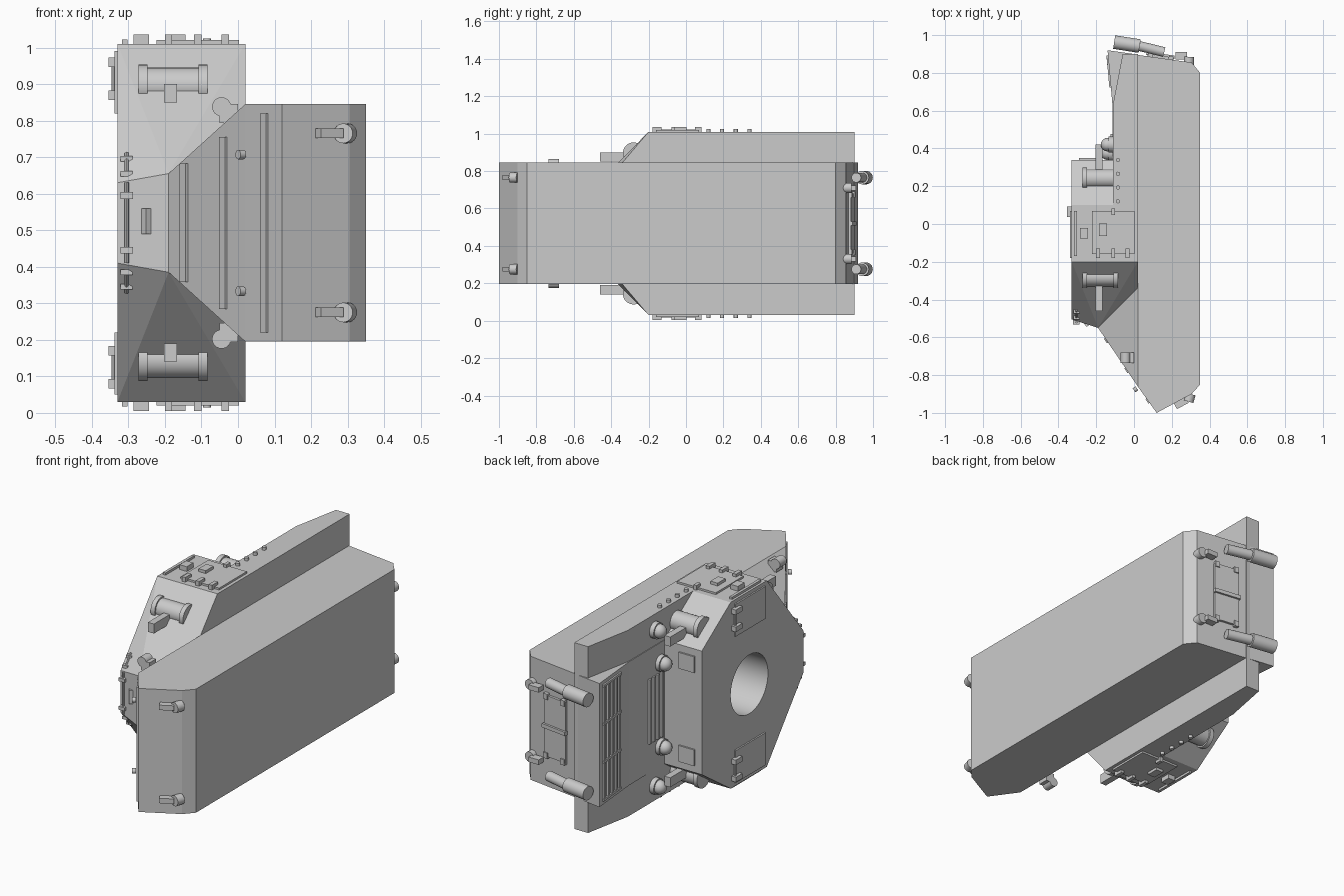
import bpy, bmesh, math
from mathutils import Vector, Matrix

old = bpy.data.objects.get("Cube")
if old:
    bpy.data.objects.remove(old)

MID = 0.52      # height of the symmetry plane
HULL_W = 0.325  # half width of lower hull
FULL_W = 0.49   # half width over sponsons

grey = bpy.data.materials.new("plain_grey")
grey.use_nodes = True
grey.diffuse_color = (0.6, 0.6, 0.6, 1)
grey.node_tree.nodes["Principled BSDF"].inputs["Base Color"].default_value = (0.6, 0.6, 0.6, 1)


def finish(name, bm, smooth=False):
    bmesh.ops.recalc_face_normals(bm, faces=bm.faces)
    mesh = bpy.data.meshes.new(name)
    bm.to_mesh(mesh)
    bm.free()
    mesh.materials.append(grey)
    ob = bpy.data.objects.new(name, mesh)
    bpy.context.collection.objects.link(ob)
    ob.location.z = MID
    if smooth:
        bpy.ops.object.select_all(action='DESELECT')
        ob.select_set(True)
        bpy.context.view_layer.objects.active = ob
        bpy.ops.object.shade_smooth_by_angle(angle=math.radians(40))
    return ob


def prism(name, profile, half):
    """Extrude an (x, y) profile across the width."""
    bm = bmesh.new()
    face = bm.faces.new([bm.verts.new((x, y, -half)) for x, y in profile])
    new = bmesh.ops.extrude_face_region(bm, geom=[face])["geom"]
    bmesh.ops.translate(bm, vec=(0, 0, 2 * half), verts=[v for v in new if isinstance(v, bmesh.types.BMVert)])
    return finish(name, bm)


def solid(name, points):
    """Convex solid from points mirrored across the symmetry plane."""
    bm = bmesh.new()
    for x, y, w in points:
        bm.verts.new((x, y, w))
        bm.verts.new((x, y, -w))
    bmesh.ops.convex_hull(bm, input=bm.verts)
    bmesh.ops.dissolve_limit(bm, angle_limit=0.02, verts=bm.verts, edges=bm.edges)
    return finish(name, bm)


def box(name, centre, size, turn=0.0, tilt=0.0):
    """Box turned about the width axis, or tilted about the x axis."""
    bm = bmesh.new()
    rot = Matrix.Rotation(turn, 4, 'Z') @ Matrix.Rotation(tilt, 4, 'X')
    bmesh.ops.create_cube(bm, size=1, matrix=Matrix.Translation(centre) @ rot @ Matrix.Diagonal((*size, 1)))
    return finish(name, bm)


def rod(name, a, b, r, sides=24):
    a, b = Vector(a), Vector(b)
    bm = bmesh.new()
    rot = (b - a).to_track_quat('Z', 'Y').to_matrix().to_4x4()
    bmesh.ops.create_cone(bm, cap_ends=True, segments=sides, radius1=r, radius2=r, depth=(b - a).length,
                          matrix=Matrix.Translation((a + b) / 2) @ rot)
    return finish(name, bm, True)


def dome(name, centre, r):
    bm = bmesh.new()
    bmesh.ops.create_uvsphere(bm, u_segments=16, v_segments=8, radius=r, matrix=Matrix.Translation(centre))
    return finish(name, bm, True)


# Main armour bodies
prism("lower_hull", [(0.12, -1.0), (0.305, -0.9), (0.35, -0.85), (0.35, 0.8), (0.305, 0.855),
                     (0.02, 0.895), (0.02, -0.86)], HULL_W)
prism("sponsons", [(0.02, -0.2), (-0.11, -0.2), (-0.11, 0.64), (-0.06, 0.9), (0.02, 0.9)], FULL_W)
prism("engine_deck", [(0.02, 0.3), (-0.112, 0.3), (-0.115, 0.64), (-0.14, 0.92), (0.02, 0.897)], HULL_W)
solid("glacis_wedge", [(0.02, -0.86, HULL_W), (0.02, -0.34, HULL_W), (-0.19, -0.55, 0.135)])
upper = solid("superstructure", [
    (-0.33, -0.505, 0.11), (-0.33, -0.2, FULL_W), (-0.33, 0.1, FULL_W), (-0.33, 0.34, HULL_W),
    (-0.19, -0.55, 0.135), (0.02, -0.34, HULL_W), (0.02, -0.2, FULL_W), (0.02, 0.1, FULL_W), (0.02, 0.34, HULL_W)])

# Open ring in the roof
cutter = rod("ring_cutter", (-0.5, -0.055, 0), (-0.1, -0.055, 0), 0.155, 48)
cutter.hide_render = True
cutter.hide_set(True)
cut = upper.modifiers.new("ring_opening", 'BOOLEAN')
cut.operation, cut.solver, cut.object = 'DIFFERENCE', 'EXACT', cutter
bpy.ops.object.select_all(action='DESELECT')
upper.select_set(True)
bpy.context.view_layer.objects.active = upper
bpy.ops.object.modifier_apply(modifier=cut.name)
bpy.data.objects.remove(cutter)
bpy.ops.object.shade_smooth_by_angle(angle=math.radians(10))

# Ribs across the sloped front plate
slope = math.atan2(0.45, -0.31)
for i, (x, half) in enumerate([(0.075, 0.3), (-0.037, 0.235), (-0.145, 0.162)]):
    y = -1.0 + (0.12 - x) * 0.45 / 0.31
    box(f"front_rib_{i}", (x, y, 0), (0.03, 0.016, 2 * half), slope)

# Vision blocks and hinge bar on the upper front
box("front_visor", (-0.25, -0.53, 0.005), (0.022, 0.02, 0.07), slope)
rod("front_hinge_bar", (-0.305, -0.52, -0.11), (-0.305, -0.52, 0.11), 0.006, 8)
for s in (1, -1):
    cheek = -s * math.atan2(0.3, 0.38)
    side = "left" if s > 0 else "right"
    box(f"{side}_front_hinge", (-0.305, -0.52, s * 0.075), (0.034, 0.024, 0.018))
    for j, w in enumerate((0.135, 0.175)):
        box(f"{side}_cheek_hinge_{j}", (-0.305, -0.512 + (w - 0.11) * 0.8, s * w), (0.032, 0.025, 0.015))
    rod(f"{side}_cheek_bar", (-0.305, -0.5, s * 0.13), (-0.305, -0.455, s * 0.19), 0.006, 8)
    box(f"{side}_cheek_visor", (-0.235, -0.46, s * 0.18), (0.02, 0.02, 0.04), tilt=s * 0.9)

    # Corner drums with guns: one on the cheek, one on the rear corner
    for place, y, w, out in (("front", -0.28, 0.375, -1), ("rear", 0.24, 0.39, 1)):
        rod(f"{side}_{place}_drum", (-0.27, y, s * w), (-0.085, y, s * w), 0.05, 32)
        for k, x in enumerate((-0.26, -0.096)):
            rod(f"{side}_{place}_drum_rim_{k}", (x - 0.012, y, s * w), (x + 0.012, y, s * w), 0.058, 32)
        box(f"{side}_{place}_gun_mount", (-0.185, y + out * 0.1, s * (w - 0.02)), (0.035, 0.16, 0.05))
        rod(f"{side}_{place}_gun_barrel", (-0.185, y + out * 0.05, s * (w - 0.02)),
            (-0.185, y + out * 0.18, s * (w - 0.02)), 0.016, 16)

    # Headlights on the hull shoulders and knobs on the front plate
    rod(f"{side}_headlight_end", (-0.045, -0.735, s * 0.318), (-0.045, -0.68, s * 0.318), 0.026)
    box(f"{side}_headlight_arm", (-0.025, -0.708, s * 0.3), (0.05, 0.054, 0.052), tilt=0)
    rod(f"{side}_front_knob", (0.015, -0.87, s * 0.187), (0.0, -0.88, s * 0.187), 0.013, 16)

    # Towing hooks, front and rear
    nose = math.atan2(0.1, 0.185)
    box(f"{side}_front_hook", (0.25, -0.948, s * 0.245), (0.07, 0.035, 0.026), nose)
    rod(f"{side}_front_hook_boss", (0.288, -0.94, s * 0.245), (0.3, -0.9, s * 0.245), 0.027)
    box(f"{side}_rear_hook", (0.25, 0.89, s * 0.19), (0.06, 0.04, 0.026))
    rod(f"{side}_rear_hook_boss", (0.29, 0.84, s * 0.19), (0.292, 0.885, s * 0.19), 0.027)

    # Exhausts on the rear plate
    rod(f"{side}_muffler", (-0.105, 0.963, s * 0.245), (0.03, 0.942, s * 0.245), 0.036)
    rod(f"{side}_exhaust_pipe", (0.03, 0.942, s * 0.245), (0.16, 0.91, s * 0.245), 0.026)

    # Hatch on the flank with hinges, blocks and edge strip
    wall = s * FULL_W
    box(f"{side}_flank_hatch", (-0.11, -0.045, wall), (0.225, 0.23, 0.02))
    box(f"{side}_flank_strip", (-0.31, -0.05, wall), (0.015, 0.24, 0.024))
    for k, (x, y, dx, dy) in enumerate([(-0.19, -0.155, 0.02, 0.05), (-0.11, -0.155, 0.02, 0.05),
                                        (-0.035, -0.155, 0.02, 0.05), (-0.265, -0.05, 0.042, 0.055),
                                        (-0.165, -0.03, 0.042, 0.065), (-0.11, 0.065, 0.018, 0.035)]):
        box(f"{side}_flank_block_{k}", (x, y, wall), (dx, dy, 0.05))
    for k in range(4):
        rod(f"{side}_sponson_bolt_{k}", (-0.085, 0.12 + k * 0.073, wall), (-0.085, 0.12 + k * 0.073, wall + s * 0.015),
            0.011, 12)

    # Roof hatch with hinges
    box(f"{side}_roof_hatch", (-0.332, -0.055, s * 0.385), (0.012, 0.25, 0.17))
    for k, w in enumerate((0.35, 0.44)):
        box(f"{side}_roof_hinge_{k}", (-0.342, 0.065, s * w), (0.026, 0.055, 0.026))
    rod(f"{side}_roof_hinge_pin", (-0.34, 0.075, s * 0.34), (-0.34, 0.075, s * 0.45), 0.006, 8)

    # Rear wall plates and ventilator domes on the deck
    box(f"{side}_rear_wall_plate", (-0.245, 0.343, s * 0.245), (0.09, 0.012, 0.085))
    for k, (y, w) in enumerate([(0.42, 0.41), (0.375, 0.22)]):
        rod(f"{side}_vent_base_{k}", (-0.1, y, s * w), (-0.135, y, s * w), 0.042)
        dome(f"{side}_vent_dome_{k}", (-0.14, y, s * w), 0.036)

# Rear access hatch with hinges and handle
rear = math.atan2(-0.04, 0.285)
box("rear_hatch", (0.14, 0.882, 0), (0.14, 0.018, 0.32), rear)
box("rear_hatch_bar", (0.14, 0.893, 0), (0.15, 0.018, 0.02), rear)
for x in (0.085, 0.195):
    for w in (-0.155, 0.155):
        box("rear_hatch_hinge", (x, 0.897 - (x - 0.02) * 0.14, w), (0.025, 0.034, 0.03), rear)

# Louvred grilles on the engine deck
lean = math.atan2(0.28, -0.025)
for part in range(3):
    w = (part - 1) * 0.2
    for k in range(5):
        y = 0.735 + k * 0.036
        box(f"deck_louvre_{part}_{k}", (-0.125 - (y - 0.735) * 0.09, y, w), (0.014, 0.014, 0.185), lean - math.pi / 2)
for w in (-0.3, -0.1, 0.1, 0.3):
    box("grille_divider", (-0.132, 0.807, w), (0.012, 0.17, 0.012), lean - math.pi / 2)
for k in range(4):
    box(f"deck_slat_{k}", (-0.117, 0.37 + k * 0.033, 0), (0.014, 0.016, 0.34))
